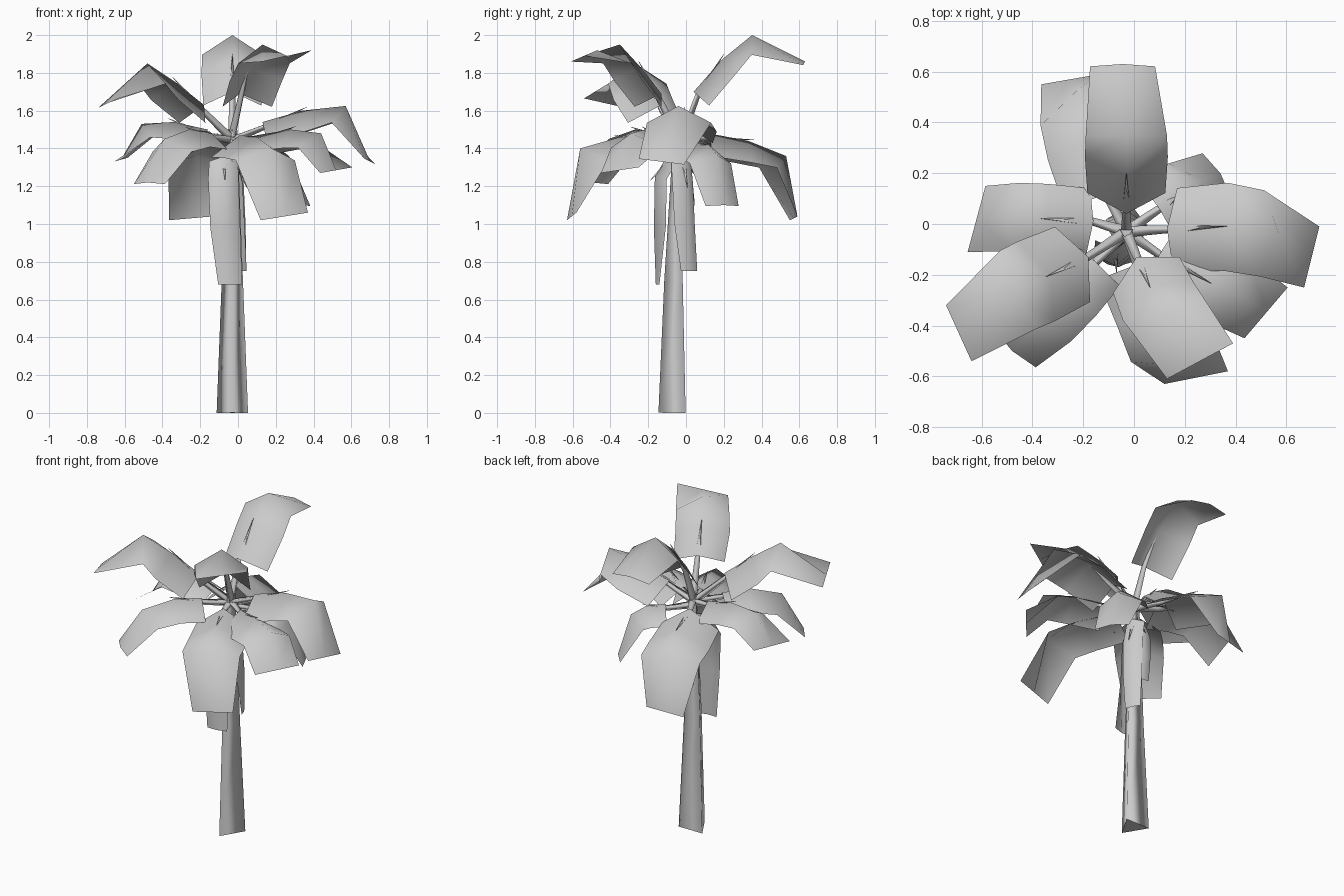
import bpy, math
from mathutils import Vector

if "Cube" in bpy.data.objects:
    bpy.data.objects.remove(bpy.data.objects["Cube"])

CROWN = Vector((-0.03, -0.03, 1.45))


def finish(name, verts, faces):
    me = bpy.data.meshes.new(name)
    me.from_pydata(verts, [], faces)
    for p in me.polygons:
        p.use_smooth = len(p.vertices) == 4   # triangular caps stay flat
    ob = bpy.data.objects.new(name, me)
    bpy.context.collection.objects.link(ob)
    return ob


def tube(name, rings, turn=0.0):
    """Three-sided tapered tube through (point, radius) rings."""
    axis = (rings[-1][0] - rings[0][0]).normalized()
    if abs(axis.z) > 0.98:
        u = Vector((1, 0, 0))
    else:
        u = axis.cross(Vector((0, 0, 1))).normalized()
    v = axis.cross(u).normalized()
    verts, faces = [], []
    for c, r in rings:
        for k in range(3):
            a = turn + k * math.tau / 3
            verts.append(c + r * (u * math.cos(a) + v * math.sin(a)))
    for i in range(len(rings) - 1):
        for k in range(3):
            n = (k + 1) % 3
            faces.append((3*i + k, 3*i + n, 3*i + 3 + n, 3*i + 3 + k))
    faces.append((2, 1, 0))
    m = 3 * (len(rings) - 1)
    faces.append((m, m + 1, m + 2))
    return finish(name, verts, faces)


def leaf(name, width, rib, end=None, droop=0.65):
    """Blade bent along its rib with drooping sides, plus its stalk.
    end: half-span vector of the last row where the tip is twisted."""
    rib = [Vector(p) for p in rib]
    d = rib[2] - rib[0]
    d.z = 0
    side = d.normalized().cross(Vector((0, 0, 1)))
    verts, faces = [], []
    for i, p in enumerate(rib):
        t = (rib[min(i + 1, 3)] - rib[max(i - 1, 0)]).normalized()
        n = side.cross(t).normalized()
        h = width / 2 * (0.96, 1.02, 1.0, 0.8)[i]
        down = n * h * droop * (1.1, 1.0, 1.0, 0.25)[i]
        span = side * h
        if i == 3 and end:
            span, down = Vector(end), Vector()
        verts += [p - span - down, p, p + span - down]
    for i in range(3):
        for k in range(2):
            a = 3 * i + k
            faces.append((a, a + 1, a + 4, a + 3))
    finish(name + "_blade", verts, faces)
    # stalk runs under the blade, its tip pokes just through
    start = CROWN.copy()
    start.z = min(CROWN.z, rib[0].z)
    t = (rib[1] - rib[0]).normalized()
    n = side.cross(t)
    tip = rib[1] + t * 0.03 + n * 0.012
    tube(name + "_stalk", [(start, 0.026), (rib[0] - n * 0.025, 0.018), (tip, 0.001)], math.pi / 2)


# trunk: tapered three-sided stem
tube("trunk", [(Vector((-0.03, -0.05, 0)), 0.096),
               (Vector((-0.03, -0.05, 0.7)), 0.065),
               (Vector((-0.03, -0.035, 1.5)), 0.03)], math.radians(30))

# upper leaves
leaf("back_upper_leaf", 0.32, [(-0.03, 0.04, 1.70), (-0.03, 0.19, 1.87), (-0.03, 0.35, 2.0), (-0.045, 0.63, 1.86)])
leaf("left_upper_leaf", 0.34, [(-0.18, -0.13, 1.63), (-0.33, -0.20, 1.75), (-0.48, -0.27, 1.85), (-0.69, -0.43, 1.64)],
     (-0.05, 0.11, -0.025))
leaf("front_upper_leaf", 0.31, [(0.01, -0.13, 1.69), (0.06, -0.24, 1.83), (0.13, -0.35, 1.95), (0.26, -0.54, 1.89)],
     (-0.13, -0.07, -0.03))
leaf("right_upper_leaf", 0.34, [(0.13, -0.02, 1.54), (0.34, -0.01, 1.60), (0.57, -0.04, 1.625), (0.70, -0.13, 1.33)],
     (-0.03, -0.12, 0.015))

# middle leaves
leaf("back_lower_leaf", 0.36, [(-0.11, 0.12, 1.48), (-0.17, 0.33, 1.44), (-0.22, 0.53, 1.36), (-0.25, 0.57, 1.03)],
     (0.115, 0.02, 0.01))
leaf("left_lower_leaf", 0.27, [(-0.16, 0.01, 1.50), (-0.34, 0.02, 1.54), (-0.51, 0.03, 1.53), (-0.62, 0.02, 1.34)],
     (0.035, 0.13, 0.01))
leaf("back_right_leaf", 0.26, [(0.10, 0.06, 1.43), (0.19, 0.12, 1.42), (0.27, 0.17, 1.36), (0.34, 0.20, 1.10)])
leaf("front_right_leaf", 0.30, [(0.10, -0.12, 1.47), (0.28, -0.22, 1.50), (0.44, -0.29, 1.48), (0.52, -0.35, 1.285)],
     (-0.085, -0.10, -0.015))
leaf("front_lower_leaf", 0.34, [(0.01, -0.16, 1.47), (0.10, -0.35, 1.46), (0.18, -0.56, 1.40), (0.245, -0.605, 1.04)],
     (-0.125, -0.025, -0.02))
leaf("front_left_leaf", 0.28, [(-0.15, -0.15, 1.49), (-0.26, -0.27, 1.50), (-0.39, -0.41, 1.45), (-0.48, -0.50, 1.22)])

# withered leaves hanging along the trunk
leaf("front_hanging_leaf", 0.16, [(-0.07, -0.10, 1.36), (-0.07, -0.165, 1.25), (-0.06, -0.17, 0.98), (-0.04, -0.16, 0.68)])
leaf("right_hanging_leaf", 0.12, [(0.0, -0.01, 1.36), (0.03, 0.0, 1.22), (0.04, 0.01, 1.0), (0.03, 0.02, 0.75)])
leaf("back_hanging_leaf", 0.12, [(-0.05, 0.0, 1.36), (-0.05, 0.03, 1.28), (-0.04, 0.045, 1.12), (-0.03, 0.035, 0.95)])
